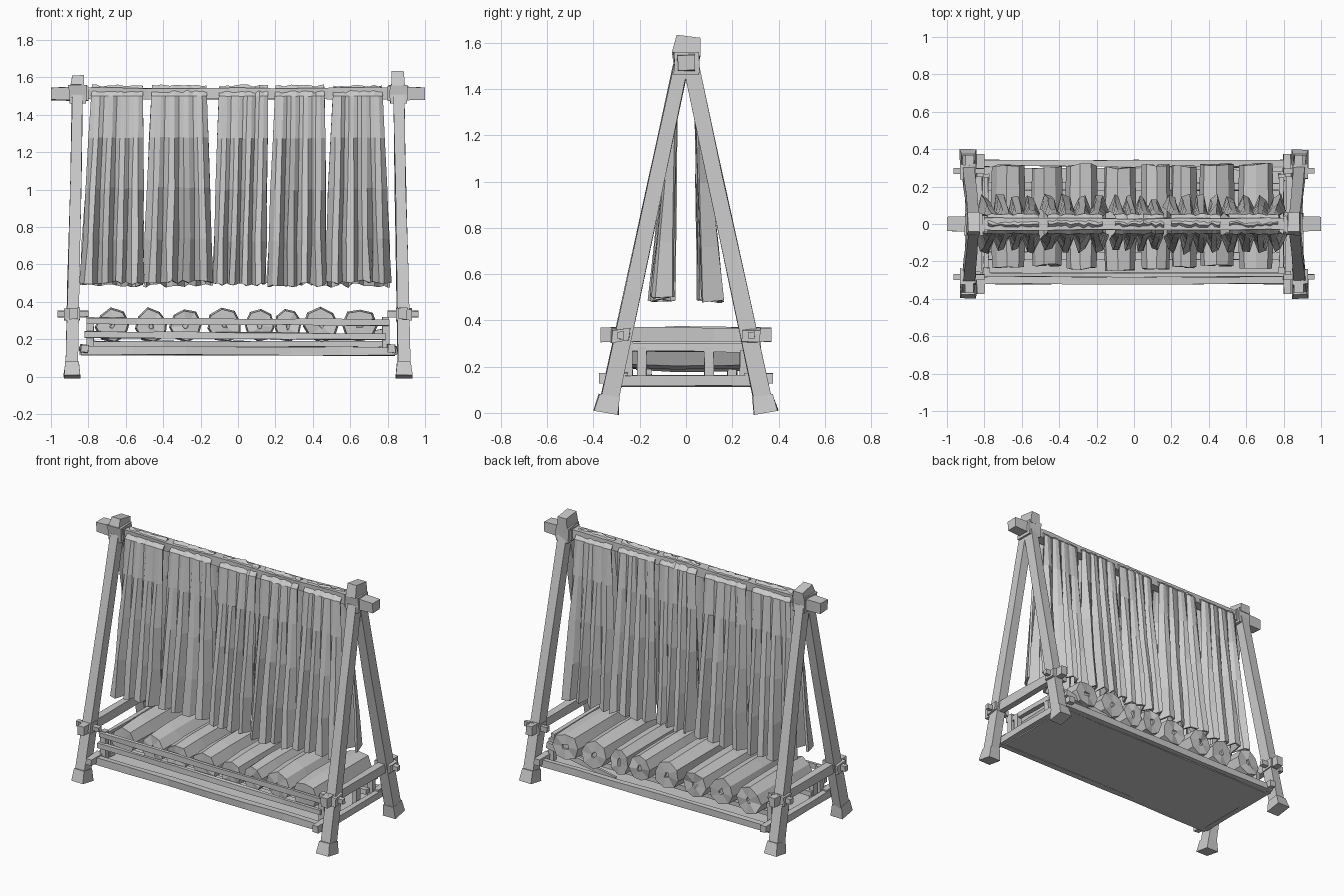
import bpy, bmesh, math, random
from mathutils import Vector

random.seed(4)
if "Cube" in bpy.data.objects:
    bpy.data.objects.remove(bpy.data.objects["Cube"])

grey = bpy.data.materials.new("light_grey")
grey.use_nodes = True
GREY = (0.6, 0.6, 0.6, 1)
grey.diffuse_color = GREY
grey.node_tree.nodes["Principled BSDF"].inputs["Base Color"].default_value = GREY


def jit(a):
    return random.uniform(-a, a)


def finish(name, bm):
    bmesh.ops.recalc_face_normals(bm, faces=bm.faces)
    me = bpy.data.meshes.new(name)
    bm.to_mesh(me)
    bm.free()
    me.materials.append(grey)
    ob = bpy.data.objects.new(name, me)
    bpy.context.collection.objects.link(ob)
    return ob


def loft(bm, rings):
    """Skin closed rings and cap both ends; returns the caps."""
    vs = [[bm.verts.new(p) for p in r] for r in rings]
    n = len(vs[0])
    for r0, r1 in zip(vs, vs[1:]):
        for i in range(n):
            j = (i + 1) % n
            bm.faces.new((r0[i], r0[j], r1[j], r1[i]))
    return [bm.faces.new(vs[0]), bm.faces.new(vs[-1])]


def beam(name, a, b, w, h, end=1.0, cuts=1, rough=0.003):
    """Hand-hewn timber from a to b, w wide and h high, tapering to end."""
    a, b = Vector(a), Vector(b)
    d = (b - a).normalized()
    side = Vector((0, 1, 0)) if abs(d.x) > 0.7 else Vector((1, 0, 0))
    up = d.cross(side).normalized()
    rings = []
    for k in range(cuts + 1):
        t = k / cuts
        s = (1 + (end - 1) * t) / 2
        c = a.lerp(b, t)
        rings.append([c + side * (p * w * s + jit(rough)) + up * (q * h * s + jit(rough))
                      for p, q in ((-1, -1), (1, -1), (1, 1), (-1, 1))])
    bm = bmesh.new()
    loft(bm, rings)
    return finish(name, bm)


def cloth(name, top, bottom, cols=12):
    """Pleated sheet draped over the pole, hanging on both sides."""
    levels = [0, 0.22, 0.48, 0.74, 0.95]
    bm = bmesh.new()
    sheet = []
    folds = {s: [(0.95 if i % 3 else -1) * random.uniform(0.35, 1) for i in range(cols + 1)]
             for s in (-1, 1)}
    drop = {s: 0.5 + jit(0.015) for s in (-1, 1)}

    def row(s, f):
        out = []
        t = 1 - f
        for i in range(cols + 1):
            u = i / cols
            x0 = bottom[0] + (bottom[1] - bottom[0]) * u
            x1 = top[0] + (top[1] - top[0]) * u
            x = x0 + (x1 - x0) * f + jit(0.007) * t
            y = s * (0.042 + 0.063 * t + 0.055 * t * folds[s][i] + 0.004 * jit(1))
            z = drop[s] + f * (1.55 - drop[s]) + jit(0.012) * t
            out.append(bm.verts.new((x, y, z)))
        return out

    for f in levels:
        sheet.append(row(-1, f))
    sheet.append([bm.verts.new((top[0] + (top[1] - top[0]) * i / cols, jit(0.008),
                                1.55 + jit(0.006))) for i in range(cols + 1)])
    for f in reversed(levels):
        sheet.append(row(1, f))
    for r0, r1 in zip(sheet, sheet[1:]):
        for i in range(cols):
            bm.faces.new((r0[i], r0[i + 1], r1[i + 1], r1[i]))
    ob = finish(name, bm)
    mod = ob.modifiers.new("thickness", "SOLIDIFY")
    mod.thickness = 0.014
    mod.offset = 0
    return ob


def log(name, x, r, y0, y1, sides=8):
    """Rough split log lying front to back with a pith mark in each end."""
    bm = bmesh.new()
    wob = [random.uniform(0.88, 1.06) for _ in range(sides)]
    spin = jit(0.3)
    rings = []
    for k, s in enumerate((0.92, 1.02, 1.0, 0.95)):
        y = y0 + (y1 - y0) * k / 3
        rings.append([(x + r * s * w * math.cos(spin + math.tau * i / sides), y + jit(0.008),
                       0.275 + 0.093 * s * w * math.sin(spin + math.tau * i / sides))
                      for i, w in enumerate(wob)])
    caps = loft(bm, rings)
    bmesh.ops.recalc_face_normals(bm, faces=bm.faces)
    for cap in caps:
        bmesh.ops.inset_region(bm, faces=[cap], thickness=r * 0.75)
        bmesh.ops.inset_region(bm, faces=[cap], thickness=0.002, depth=-0.01)
    return finish(name, bm)


# A-frame legs, feet, lashed side rails and pegs
for sx, side in ((-1, "right"), (1, "left")):
    for sy, face in ((-1, "front"), (1, "back")):
        tag = f"{face}_{side}"
        beam("leg_" + tag, (sx * 0.888, sy * 0.335, 0.04), (sx * 0.86, sy * 0.022, 1.5),
             0.066, 0.076, 0.85, 3)
        beam("foot_" + tag, (sx * 0.888, sy * 0.345, 0), (sx * 0.888, sy * 0.332, 0.075),
             0.088, 0.108, 0.82)
        beam("peg_" + tag, (sx * 0.80, sy * 0.283, 0.335), (sx * 0.965, sy * 0.283, 0.335),
             0.03, 0.032)
        beam("lashing_" + tag, (sx * 0.845, sy * 0.28, 0.335), (sx * 0.93, sy * 0.28, 0.335),
             0.082, 0.06, 0.9, 2, 0.008)
        beam("corner_post_" + tag, (sx * 0.79, sy * 0.25, 0.12),
             (sx * 0.79, sy * 0.25, 0.32 if sy < 0 else 0.27), 0.035, 0.035)
        beam("low_peg_" + tag, (sx * 0.82, sy * 0.25, 0.15), (sx * 0.82, sy * 0.375, 0.15),
             0.045, 0.045, 0.9)
    beam(f"side_rail_{side}", (sx * 0.88, -0.37, 0.338), (sx * 0.88, 0.37, 0.338),
         0.045, 0.06, 1, 3)
    beam(f"low_side_rail_{side}", (sx * 0.83, -0.3, 0.14), (sx * 0.83, 0.32, 0.14),
         0.035, 0.045, 1, 3)
    beam(f"side_slat_{side}", (sx * 0.79, -0.26, 0.285), (sx * 0.79, 0.25, 0.28),
         0.022, 0.035, 1, 2)
    for y in (-0.19, 0.1):
        beam(f"side_stake_{side}", (sx * 0.79, y, 0.13), (sx * 0.79, y, 0.285), 0.025, 0.04)
    # Top joint wrapped around the pole
    beam(f"top_joint_{side}", (sx * 0.857, 0, 1.46), (sx * 0.857, 0, 1.56),
         0.085, 0.105, 1.1, 2, 0.006)
    beam(f"top_cap_{side}", (sx * 0.857, 0, 1.55), (sx * 0.855, 0.01, 1.615 + sx * 0.013),
         0.075, 0.12, 0.88)
    beam(f"pole_end_{side}", (sx * 0.8, 0, 1.515), (sx, 0, 1.512), 0.085, 0.078, 0.85)

# Hanging pole
beam("hanging_pole", (-0.96, 0, 1.515), (0.96, 0, 1.515), 0.06, 0.06, 1, 8, 0.005)

# Draped cloths
spans = (((-0.78, -0.51), (-0.84, -0.51)), ((-0.46, -0.17), (-0.5, -0.14)),
         ((-0.1, 0.16), (-0.13, 0.14)), ((0.2, 0.46), (0.16, 0.47)),
         ((0.51, 0.77), (0.47, 0.81)))
for i, (t, b) in enumerate(spans):
    cloth(f"cloth_{i + 1}", t, b)

# Log tray: base board, long rails and front slats
beam("base_board", (-0.81, 0.01, 0.122), (0.81, 0.01, 0.122), 0.58, 0.014, 1, 5)
beam("front_low_rail", (-0.84, -0.3, 0.14), (0.84, -0.3, 0.135), 0.042, 0.045, 1, 6)
beam("back_low_rail", (-0.84, 0.325, 0.14), (0.84, 0.325, 0.135), 0.035, 0.045, 1, 6)
beam("front_mid_slat", (-0.82, -0.272, 0.225), (0.79, -0.272, 0.215), 0.022, 0.035, 1, 6)
beam("front_top_slat", (-0.81, -0.272, 0.298), (0.81, -0.272, 0.29), 0.022, 0.034, 1, 6)
beam("back_brace", (0.8, 0.29, 0.24), (0.3, 0.3, 0.15), 0.02, 0.04, 0.8, 2)
for y in (-0.17, 0.2):
    beam("log_bearer", (-0.8, y, 0.175), (0.8, y, 0.175), 0.04, 0.03, 1, 4)

# Logs
for i, (x, r) in enumerate(((-0.67, 0.093), (-0.465, 0.088), (-0.28, 0.085), (-0.07, 0.093),
                            (0.115, 0.08), (0.265, 0.074), (0.445, 0.095), (0.65, 0.09))):
    log(f"log_{i + 1}", x, r, -0.235 + jit(0.015), 0.31 + jit(0.012))
